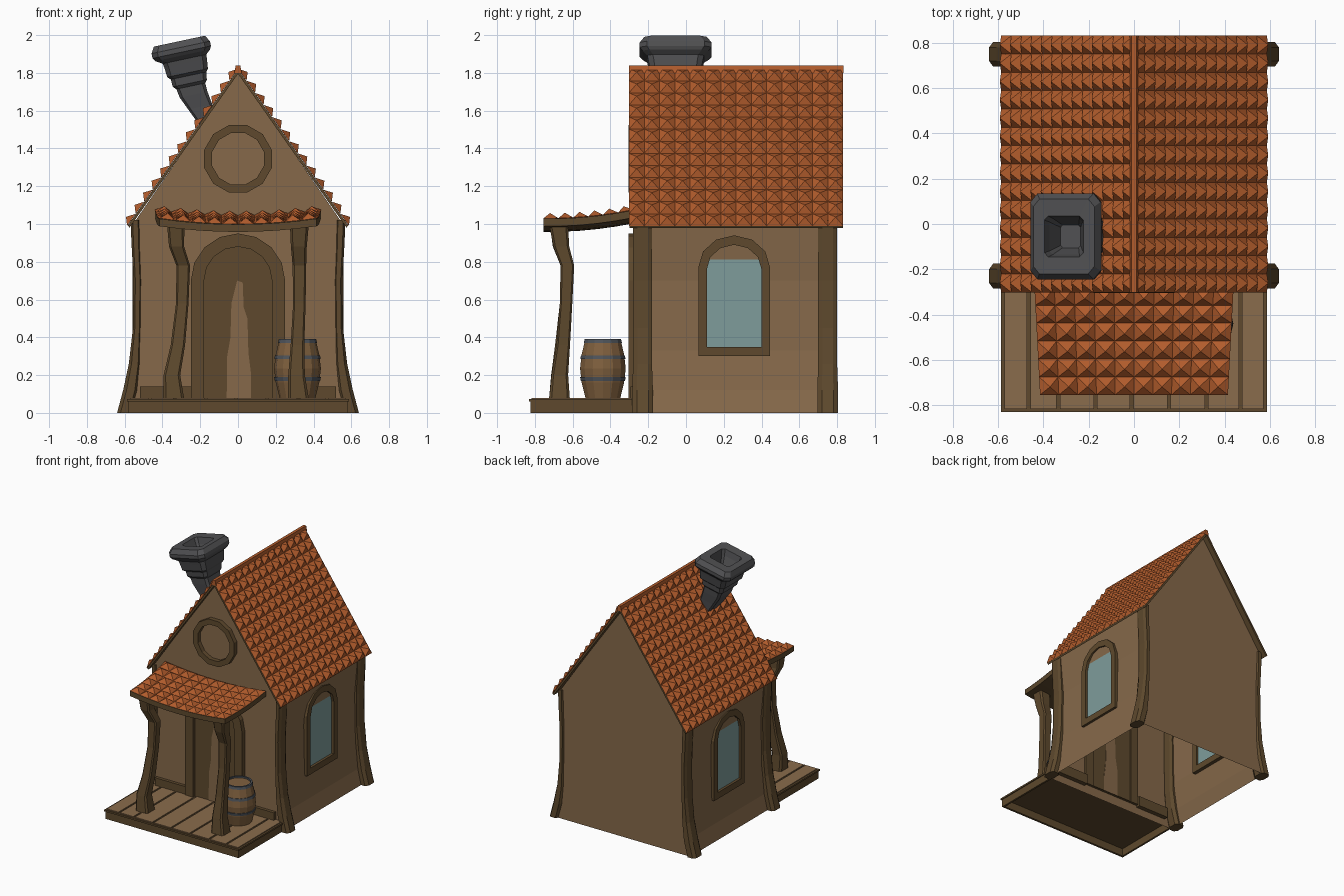
import bpy, bmesh, math
from mathutils import Vector as V

if "Cube" in bpy.data.objects:
    bpy.data.objects.remove(bpy.data.objects["Cube"])


def material(name, r, g, b):
    m = bpy.data.materials.new(name)
    lin = [((c / 255 + 0.055) / 1.055) ** 2.4 for c in (r, g, b)]
    m.diffuse_color = (*lin, 1)
    m.use_nodes = True
    m.node_tree.nodes["Principled BSDF"].inputs["Base Color"].default_value = m.diffuse_color
    return m


WALL = material("tan plaster", 134, 105, 74)
PLANK = material("deck plank", 138, 108, 76)
TRIM = material("dark timber", 94, 73, 45)
TILE = material("orange tile", 178, 92, 44)
GLASS = material("pale glass", 127, 156, 155)
STONE = material("dark stone", 80, 80, 82)
WOOD = material("barrel wood", 128, 96, 62)
IRON = material("iron band", 78, 83, 90)


def finish(name, bm, mat, recalc=True):
    if recalc:
        bmesh.ops.recalc_face_normals(bm, faces=bm.faces)
    me = bpy.data.meshes.new(name)
    bm.to_mesh(me)
    bm.free()
    me.materials.append(mat)
    ob = bpy.data.objects.new(name, me)
    bpy.context.collection.objects.link(ob)
    return ob


def loft(name, rings, mat, cyclic=False, caps=True):
    """Skin a list of closed rings of points."""
    bm = bmesh.new()
    vs = [[bm.verts.new(p) for p in r] for r in rings]
    pairs = list(zip(vs, vs[1:])) + ([(vs[-1], vs[0])] if cyclic else [])
    n = len(vs[0])
    for a, b in pairs:
        for i in range(n):
            j = (i + 1) % n
            bm.faces.new((a[i], a[j], b[j], b[i]))
    if caps and not cyclic:
        bm.faces.new(vs[0])
        bm.faces.new(vs[-1])
    return finish(name, bm, mat)


def ring(c, hx, hy, cut=0.0, tilt=0.0):
    """Rectangle with optionally chamfered corners, tilted about y."""
    k = 1 - cut
    if cut:
        pts = [(1, -k), (1, k), (k, 1), (-k, 1), (-1, k), (-1, -k), (-k, -1), (k, -1)]
    else:
        pts = [(1, -1), (1, 1), (-1, 1), (-1, -1)]
    ct, st = math.cos(tilt), math.sin(tilt)
    return [V((c[0] + x * hx * ct, c[1] + y * hy, c[2] + x * hx * st)) for x, y in pts]


def box(name, x0, x1, y0, y1, z0, z1, mat):
    c = ((x0 + x1) / 2, (y0 + y1) / 2)
    hx, hy = abs(x1 - x0) / 2, (y1 - y0) / 2
    return loft(name, [ring((*c, z), hx, hy) for z in (z0, z1)], mat)


def arch(c, w, z0, spring, top, n=6):
    """Arched outline in (u, z)."""
    pts = [(c - w, z0)]
    for i in range(n + 1):
        a = math.pi * (1 - i / n)
        pts.append((c + w * math.cos(a), spring + (top - spring) * math.sin(a)))
    return pts + [(c + w, z0)]


def frame(name, outer, inner, place, d0, d1, mat):
    rings = [[place(u, z, d) for u, z in o]
             for o, d in ((outer, d0), (outer, d1), (inner, d1), (inner, d0))]
    return loft(name, rings, mat, cyclic=True)


def plate(name, outline, place, d0, d1, mat):
    return loft(name, [[place(u, z, d) for u, z in outline] for d in (d0, d1)], mat)


def tiles(name, f, nu, nv, h):
    """Cover a surface f(u, v) with pyramid tiles, v running downhill."""
    bm = bmesh.new()
    g = [[bm.verts.new(f(i / nu, j / nv)) for j in range(nv + 1)] for i in range(nu + 1)]
    for i in range(nu):
        for j in range(nv):
            q = [g[i][j], g[i + 1][j], g[i + 1][j + 1], g[i][j + 1]]
            nrm = (q[2].co - q[0].co).cross(q[3].co - q[1].co).normalized()
            if nrm.z < 0:
                nrm = -nrm
                q.reverse()
            tip = bm.verts.new(f((i + 0.5) / nu, (j + 0.55) / nv) + nrm * h)
            for k in range(4):
                bm.faces.new((q[k], q[(k + 1) % 4], tip))
    return finish(name, bm, TILE, recalc=False)


# House walls: flared, gabled shell, open underneath
YF, YB = -0.27, 0.787
prof = [(0.588, 0), (0.56, 0.12), (0.535, 0.33), (0.528, 0.7), (0.555, 1.0)]
bm = bmesh.new()
sides = {}
for y in (YF, YB):
    rr = [bm.verts.new((x, y, z)) for x, z in prof]
    ll = [bm.verts.new((-x, y, z)) for x, z in prof]
    top = bm.verts.new((0, y, 1.805))
    for i in range(len(prof) - 1):
        bm.faces.new((rr[i], rr[i + 1], ll[i + 1], ll[i]))
    bm.faces.new((rr[-1], top, ll[-1]))
    sides[y] = rr + [top] + ll[::-1]
a, b = sides[YF], sides[YB]
for i in range(len(a) - 1):
    bm.faces.new((a[i], a[i + 1], b[i + 1], b[i]))
finish("house_walls", bm, WALL)

# Flared corner posts
post = [(0.60, 0.04, 0), (0.568, 0.04, 0.12), (0.546, 0.032, 0.26), (0.534, 0.022, 0.45),
        (0.531, 0.022, 0.7), (0.54, 0.024, 0.9), (0.543, 0.026, 1.02)]
for s in (-1, 1):
    for nm, y in (("front", -0.23), ("back", 0.75)):
        side = "left" if s < 0 else "right"
        loft(f"{nm}_{side}_corner_post",
             [ring((s * x, y, z), h, 0.055 if z < 0.2 else 0.05, 0.45) for x, h, z in post], TRIM)

# Main roof: dark underboard, tiled slopes and ridge
chev = [(0.583, 0.993), (0, 1.82), (-0.583, 0.993), (-0.575, 0.98), (0, 1.795), (0.575, 0.98)]
loft("roof_boards", [[V((x, y, z)) for x, z in chev] for y in (-0.30, 0.83)], TRIM)
for s, nm in ((-1, "left"), (1, "right")):
    tiles(f"roof_tiles_{nm}",
          lambda u, v, s=s: V((s * 0.587 * v, -0.302 + 1.134 * u, 1.822 - 0.832 * v)), 14, 13, 0.032)
loft("roof_ridge", [[V((x, y, z)) for x, z in ((-0.02, 1.80), (-0.012, 1.84), (0.012, 1.84), (0.02, 1.80))]
                    for y in (-0.303, 0.833)], TILE)


# Porch roof: sagging board with pyramid tiles
def porch(u, v):
    x = 2 * u - 1
    z = 1.075 - 0.045 * v - 0.05 * v * (1 - v) - 0.03 * (1 - x * x)
    return V((x * (0.44 - 0.025 * v), -0.28 - 0.475 * v, z))


rings = []
for i in range(9):
    line = [porch(i / 8, j / 5) for j in range(6)]
    rings.append([p - V((0, 0, 0.002)) for p in line] + [p - V((0, 0, 0.042)) for p in line[::-1]])
loft("porch_roof_board", rings, TRIM)
tiles("porch_roof_tiles", porch, 10, 6, 0.034)

# Crooked porch posts
lp = [(-0.34, -0.67, 0.075, 0.055), (-0.35, -0.67, 0.2, 0.044), (-0.318, -0.655, 0.36, 0.038),
      (-0.295, -0.635, 0.58, 0.033), (-0.29, -0.628, 0.78, 0.036), (-0.325, -0.665, 0.88, 0.04),
      (-0.33, -0.675, 1.0, 0.046)]
rp = [(0.32, -0.67, 0.075, 0.055), (0.31, -0.668, 0.2, 0.044), (0.315, -0.65, 0.36, 0.036),
      (0.325, -0.635, 0.58, 0.033), (0.325, -0.628, 0.78, 0.036), (0.322, -0.66, 0.88, 0.042),
      (0.325, -0.675, 1.0, 0.05)]
for nm, path in (("left", lp), ("right", rp)):
    loft(f"porch_post_{nm}", [ring((x, y, z), h, h, 0.25) for x, y, z, h in path], TRIM)

# Porch deck: lip, rim and planks over a thin dark board
box("deck_board", -0.587, 0.587, -0.83, -0.27, 0.06, 0.073, TRIM)
box("deck_front_rim", -0.58, 0.58, -0.822, -0.805, 0, 0.065, TRIM)
for s in (-1, 1):
    box("deck_side_rim", s * 0.58, s * 0.565, -0.81, -0.27, 0, 0.065, TRIM)
cuts = [-0.58, -0.465, -0.335, -0.17, -0.01, 0.155, 0.32, 0.47, 0.58]
for x0, x1 in zip(cuts, cuts[1:]):
    box("deck_plank", x0 + 0.007, x1 - 0.007, -0.818, -0.272, 0.068, 0.08, PLANK)


# Door, door frame, light split in the door, baseboards
def front(u, z, d):
    return V((u, YF - d, z))


frame("door_frame", arch(0, 0.25, 0.075, 0.70, 0.95, 8), arch(0, 0.18, 0.075, 0.70, 0.88, 8),
      front, -0.02, 0.035, TRIM)
plate("door", arch(0, 0.19, 0.075, 0.70, 0.89, 8), front, -0.008, 0.008, TRIM)
split = [(-0.06, 0.08), (-0.057, 0.3), (-0.04, 0.4), (-0.035, 0.58), (-0.005, 0.7), (0.025, 0.69),
         (0.03, 0.56), (0.05, 0.5), (0.055, 0.32), (0.07, 0.2), (0.07, 0.08)]
plate("door_split", split, front, -0.011, 0.011, WALL)
for s in (-1, 1):
    box("baseboard", s * 0.25, s * 0.52, YF - 0.025, YF + 0.035, 0.06, 0.14, TRIM)


# Round gable trim
def circle(r):
    return [(r * math.cos(math.tau * (i + 0.5) / 12), 1.345 + r * math.sin(math.tau * (i + 0.5) / 12))
            for i in range(12)]


frame("round_gable_ring", circle(0.185), circle(0.142), front, -0.005, 0.035, TRIM)

# Arched side windows
for s, nm in ((-1, "left"), (1, "right")):
    def place(u, z, d, s=s):
        return V((s * (0.53 + d), u, z))
    frame(f"{nm}_window_frame", arch(0.255, 0.19, 0.30, 0.77, 0.94), arch(0.255, 0.145, 0.35, 0.76, 0.89),
          place, -0.02, 0.028, TRIM)
    plate(f"{nm}_window_glass", arch(0.255, 0.15, 0.34, 0.76, 0.895), place, -0.008, 0.008, GLASS)

# Leaning chimney, widening into a hollow cap: x, z, half x, half y
stack = [(-0.14, 1.52, 0.055, 0.07), (-0.2, 1.62, 0.065, 0.08), (-0.235, 1.685, 0.075, 0.09),
         (-0.25, 1.73, 0.078, 0.095), (-0.255, 1.745, 0.092, 0.11), (-0.262, 1.785, 0.096, 0.115),
         (-0.267, 1.80, 0.11, 0.135), (-0.277, 1.85, 0.115, 0.145), (-0.283, 1.873, 0.118, 0.15),
         (-0.293, 1.893, 0.148, 0.175), (-0.298, 1.91, 0.158, 0.19), (-0.303, 1.935, 0.158, 0.19),
         (-0.31, 1.968, 0.138, 0.165), (-0.31, 1.966, 0.088, 0.09), (-0.30, 1.92, 0.075, 0.08),
         (-0.28, 1.84, 0.045, 0.05)]
loft("chimney", [ring((x, -0.055, z), hx, hy, 0.2, 0.21) for x, z, hx, hy in stack], STONE)


# Barrel with iron bands
def disc(r, z):
    return [V((0.315 + r * math.cos(math.tau * i / 14), -0.44 + r * math.sin(math.tau * i / 14), z))
            for i in range(14)]


loft("barrel", [disc(r, z) for r, z in ((0.095, 0.08), (0.115, 0.16), (0.124, 0.235), (0.115, 0.31),
                                        (0.096, 0.388), (0.086, 0.388), (0.086, 0.378))], WOOD)
for z, r0, r1 in ((0.17, 0.120, 0.124), (0.285, 0.123, 0.119), (0.37, 0.104, 0.099)):
    loft("barrel_band", [disc(r0, z), disc(r1, z + 0.02), disc(0.085, z + 0.02), disc(0.085, z)],
         IRON, cyclic=True)
